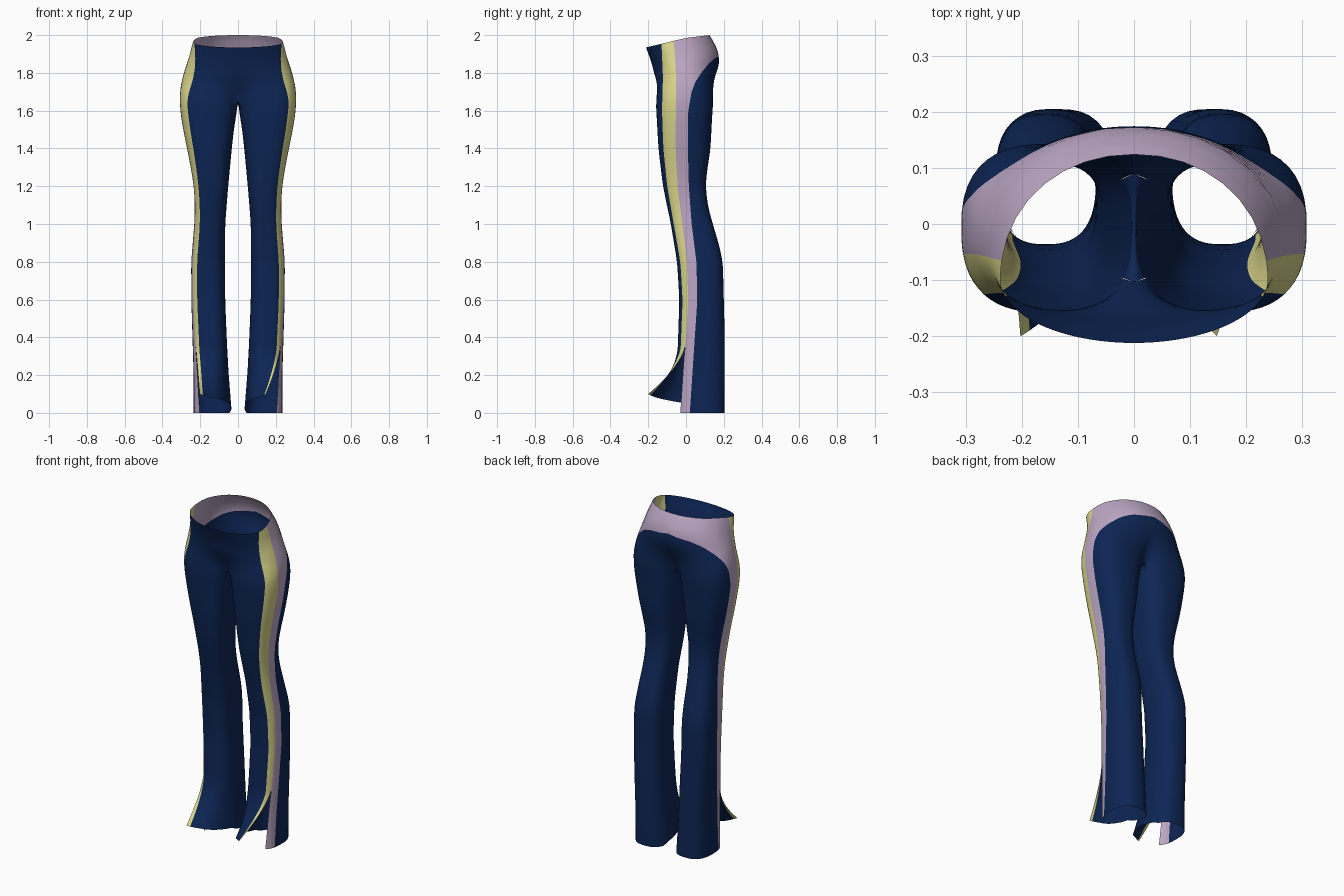
import bpy, bmesh, math

if "Cube" in bpy.data.objects:
    bpy.data.objects.remove(bpy.data.objects["Cube"])

# ---- profile curves along height: (z, value) keys ----
X_OUT = [(0, .235), (.2, .235), (.4, .241), (.6, .247), (.8, .248), (1, .231), (1.1, .228), (1.2, .234),
         (1.3, .25), (1.4, .27), (1.5, .29), (1.6, .306), (1.7, .309), (1.8, .288), (1.88, .262), (1.985, .238)]
X_IN = [(0, .035), (.2, .05), (.4, .06), (.6, .068), (1, .068), (1.2, .052), (1.4, .033), (1.5, .022), (1.6, .006), (1.65, 0)]
Y_FRONT = [(0, -.05), (.3, -.045), (.6, -.035), (.8, -.047), (1, -.08), (1.2, -.122), (1.4, -.146),
           (1.65, -.16), (1.8, -.165), (1.88, -.18), (1.985, -.212)]
Y_BACK = [(0, .205), (.4, .205), (.8, .195), (.9, .172), (1, .142), (1.1, .115), (1.2, .104), (1.27, .11),
          (1.4, .13), (1.6, .14), (1.75, .158), (1.83, .175), (1.88, .177), (1.93, .158), (1.985, .124)]
Y_MID = [(1.6, 0), (1.75, 0), (1.88, -.04), (1.985, -.1)]
SQUARE = [(1.6, 2.8), (1.8, 2.6), (1.985, 2.0)]
# stripe borders: navy | yellow | lavender | navy
B1 = [(0, -.041), (.3, -.03), (.6, -.018), (.8, -.03), (1, -.065), (1.2, -.1), (1.4, -.12), (1.6, -.127), (1.8, -.122), (1.985, -.13)]
B2 = [(0, -.03), (.3, -.01), (.4, 0), (.6, .012), (.8, .005), (1, -.02), (1.2, -.045), (1.4, -.055), (1.8, -.053), (1.985, -.065)]
B3 = [(0, .02), (.3, .04), (.6, .06), (.8, .055), (1, .03), (1.2, .015), (1.4, .01), (1.6, .012), (1.7, .03),
      (1.75, .05), (1.8, .085), (1.84, .12), (1.87, .16), (1.885, .2)]
CROTCH, SLIT, TOP = 1.65, .35, 1.985


def lin(keys, z):
    if z <= keys[0][0]:
        return keys[0][1]
    for (a, u), (b, v) in zip(keys, keys[1:]):
        if z <= b:
            return u + (v - u) * (z - a) / (b - a)
    return keys[-1][1]


def val(keys, z):
    r = min(.04, TOP - z, z)
    return sum(lin(keys, z + r * d) for d in (-1, -.5, 0, .5, 1)) / 5


def spow(v, p):
    return math.copysign(abs(v) ** (2 / p), v)


def leg_point(z, ang):
    xi, xo, yf, yb = (val(k, z) for k in (X_IN, X_OUT, Y_FRONT, Y_BACK))
    return ((xi + xo) / 2 + (xo - xi) / 2 * spow(math.cos(ang), 2.6),
            (yf + yb) / 2 + (yb - yf) / 2 * spow(math.sin(ang), 2.6))


def torso_point(z, ang):
    ym, s = val(Y_MID, z), math.sin(ang)
    p = val(SQUARE, z) if s < 0 else 2.1
    depth = ym - val(Y_FRONT, z) if s < 0 else val(Y_BACK, z) - ym
    return val(X_OUT, z) * spow(max(0, math.cos(ang)), p), ym + depth * spow(s, p)


def blend(z):
    w = min(1, max(0, (1.84 - z) / .24))
    return w * w * (3 - 2 * w)


def outer(z, t):
    """Outer arc, t = 0 at front inner seam, 1 at back inner seam."""
    w = blend(z)
    lx, ly = leg_point(z, math.radians(-150 + 300 * t))
    if w >= 1:
        return lx, ly
    tx, ty = torso_point(z, math.radians(-90 + 180 * t))
    x = tx + (lx - tx) * w
    if z >= CROTCH and (t < 1e-6 or t > 1 - 1e-6):
        x = 0
    return x, ty + (ly - ty) * w


def find_t(z, y):
    w = blend(z)
    a, b = .2 * w, 1 - .2 * w
    for _ in range(22):
        m = (a + b) / 2
        a, b = (m, b) if outer(z, m)[1] < y else (a, m)
    return a


def ring(z, side, curl):
    """Points of one level: outer arc in four bands, then the inner leg arc."""
    t1, t2 = find_t(z, val(B1, z)), find_t(z, val(B2, z))
    t3 = 1 if z > 1.884 else find_t(z, lin(B3, z))
    s = max(0, (SLIT - z) / SLIT)
    lift = max(0, min(1, (z - 1.6) / (TOP - 1.6)))
    pts, bands = [], []
    for band, (a, b, n) in enumerate(((0, t1, 16), (t1, t2, 5), (t2, t3, 8), (t3, 1, 16))):
        for i in range(n + 1):
            t = b if i == n else a + (b - a) * i / n
            x, y = outer(z, t)
            h = z + lift * (.05 * y / .21 if y < 0 else .015 * y / .124)
            if band < 2 and s > 0:            # front hem curls forward and up
                g = t / t2
                x -= curl * g * s ** 1.6
                y -= .17 * g * s ** 1.6
                h += s * (.05 + .05 * g)
            pts.append((x * side, y, h))
            bands.append(band if i < n else None)
    n = 8
    yb, yf = outer(z, 1)[1], outer(z, 0)[1]
    for i in range(n + 1):
        k = i / n
        if z >= CROTCH:
            x, y, h = 0, yb + (yf - yb) * k, z - .015 * math.sin(math.pi * k)
        else:
            x, y = leg_point(z, math.radians(150 + 60 * k))
            h = z + .05 * s * k
        pts.append((x * side, y, h))
        bands.append(4 if i < n else None)
    return pts, bands


bm = bmesh.new()
levels = [CROTCH * i / 56 for i in range(57)] + [CROTCH + (TOP - CROTCH) * i / 36 for i in range(1, 37)]
MAT = {0: 0, 1: 1, 2: 2, 3: 0, 4: 0}
# both halves of the garment; the two hem flaps curl by different amounts
for side, curl in ((1, .055), (-1, 0.0)):
    low = None
    for z in levels:
        pts, bands = ring(z, side, curl)
        up = [bm.verts.new(p) for p in pts]
        if low:
            for j, band in enumerate(bands):
                if band is None or (band == 4 and z > CROTCH + 1e-6):
                    continue
                quad = [low[j], low[j + 1], up[j + 1], up[j]]
                f = bm.faces.new(quad if side > 0 else quad[::-1])
                f.material_index = MAT[band]
                f.smooth = True
        low = up
bmesh.ops.remove_doubles(bm, verts=bm.verts[:], dist=2e-5)
bmesh.ops.delete(bm, geom=[v for v in bm.verts if not v.link_faces], context='VERTS')

mesh = bpy.data.meshes.new("flared_trousers")
bm.to_mesh(mesh)
bm.free()
for name, col in (("navy", (.004, .019, .09)), ("pale yellow", (.72, .69, .26)), ("lavender", (.5, .385, .55))):
    m = bpy.data.materials.new(name)
    m.diffuse_color = (*col, 1)
    m.use_nodes = True
    m.node_tree.nodes["Principled BSDF"].inputs["Base Color"].default_value = m.diffuse_color
    mesh.materials.append(m)
bpy.context.collection.objects.link(bpy.data.objects.new("flared_trousers", mesh))
